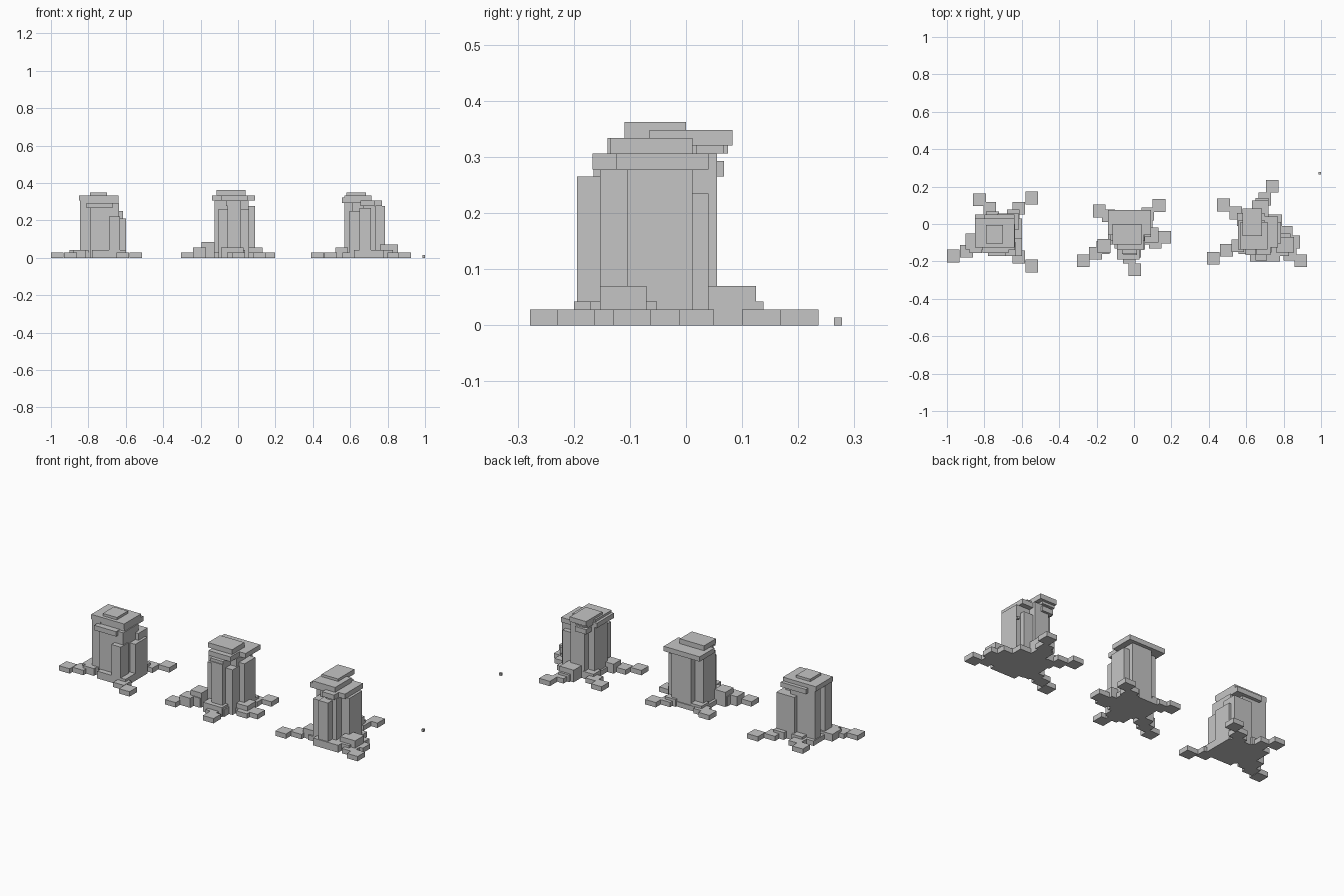
import bpy
import bmesh
from mathutils import Vector

# Remove the default cube only
default_cube = bpy.data.objects.get("Cube")
if default_cube:
    bpy.data.objects.remove(default_cube, do_unlink=True)

# One plain stone grey
STONE = (0.56, 0.56, 0.56, 1.0)
stone = bpy.data.materials.new("stone_grey")
stone.use_nodes = True
stone.diffuse_color = STONE
stone.node_tree.nodes["Principled BSDF"].inputs["Base Color"].default_value = STONE

CM = 0.01      # positions below are in hundredths of a unit
ROOT = 6.8     # width of a root block
SLAB = 2.8     # thickness of root blocks and caps


def box(name, x, y, z):
    """Axis-aligned block from its (low, high) range on each axis."""
    low = Vector((x[0], y[0], z[0])) * CM
    high = Vector((x[1], y[1], z[1])) * CM
    mesh = bpy.data.meshes.new(name)
    bm = bmesh.new()
    bmesh.ops.create_cube(bm, size=1)
    for vert in bm.verts:
        vert.co = [high[i] if vert.co[i] > 0 else low[i] for i in range(3)]
    bm.to_mesh(mesh)
    bm.free()
    mesh.materials.append(stone)
    obj = bpy.data.objects.new(name, mesh)
    bpy.context.scene.collection.objects.link(obj)
    return obj


def column(name, x, y, top):
    """Upright block standing on the ground."""
    return box(name, x, y, (0, top))


def slab(name, x, y, base, thickness=SLAB):
    """Flat block laid over the columns."""
    return box(name, x, y, (base, base + thickness))


def root(name, *corners, tops=(SLAB, SLAB, 4.2)):
    """Stepped root: equal blocks placed by low corner, from tip to trunk."""
    for index, (x, y) in enumerate(corners):
        column(f"{name}_{index}", (x, x + ROOT), (y, y + ROOT), tops[index])


# Left pillar: trunk columns
column("left_trunk_core", (-81, -69), (-11, 3), 30.6)
column("left_trunk_outer_front", (-84.5, -79), (-12.5, -6), 30.6)
column("left_trunk_outer_back", (-84.5, -79), (-2, 3), 30.6)
column("left_trunk_front", (-79, -63.5), (-14, 0), 29)
column("left_trunk_side", (-67, -60), (-8, 3), 21)
column("left_trunk_back", (-73, -61.5), (-3, 5.5), 25)
column("left_trunk_corner", (-69, -63), (-17, -10), 22)

# Left pillar: stacked caps
slab("left_cap_band", (-81, -67), (-15.5, -2), 26.5)
slab("left_cap_middle", (-80, -64), (-12, 5), 28.5)
slab("left_cap_wide", (-85, -64), (-12.5, 3), 30.6)
slab("left_cap_top", (-79, -70), (-10.5, -0.5), 33.4, 1.4)

# Left pillar: spreading base
column("left_base_wide", (-85, -62), (-13, 5), SLAB)
column("left_base_front", (-78, -60), (-17, -8), 4.2)
column("left_base_side", (-90, -80), (-13.5, -5), 4.2)
root("left_root_front_left", (-100, -20.5), (-93, -18), (-88, -15.5))
root("left_root_back_left", (-86, 9.5), (-80.5, 5), (-79, 0))
root("left_root_back_right", (-58, 10.5), (-65, 5), (-68, 1))
root("left_root_front_right", (-58, -25.8), (-65, -21), (-69, -17))

# Middle pillar: trunk columns
column("middle_trunk_core", (-12.5, 5.5), (-9, 2), 30.6)
column("middle_trunk_back", (-7, 5.5), (0, 5.5), 30.6)
column("middle_trunk_front", (-5.5, 1.5), (-16.5, -5), 29)
column("middle_trunk_side", (1.5, 9), (-7, 3), 27.8)
column("middle_trunk_left", (-10.5, -5), (-13, -5), 26)
column("middle_trunk_right", (0, 6), (-13.5, -5), 26)

# Middle pillar: stacked caps
slab("middle_cap_wide", (-14, 9), (-6, 7.5), 30.6)
slab("middle_cap_front", (-9, 5), (-14, 2), 30.6)
slab("middle_cap_band", (-6.5, 1.5), (-16, -6), 27.8)
slab("middle_cap_top", (-11.5, 4), (-11, 0), 33.4)

# Middle pillar: spreading base
column("middle_base_wide", (-14, 10), (-11, 6), SLAB)
column("middle_base_front", (-9, 3), (-19, -8), 5.5)
column("middle_base_left", (-19.5, -12.5), (-15.5, -8), 8.4)
column("middle_base_right", (6, 13), (-10, -2), 5.5)
root("middle_root_front_left", (-30.5, -23), (-24, -19), (-20, -16),
     tops=(SLAB, 5.5, 5.5))
root("middle_root_back_left", (-22, 3.5), (-17, 1), (-14, -1))
root("middle_root_back_right", (10, 6.5), (4, 2), (2, 0))
root("middle_root_right", (13, -10.5), (8, -13), (5, -9))
root("middle_root_front", (-3, -27.8), (-6, -21), (-3, -18))

# Right pillar: trunk columns
column("right_trunk_core", (61, 70), (-12, 5.5), 30.6)
column("right_trunk_left", (57, 63), (-10, 2), 30.6)
column("right_trunk_side", (67, 78.5), (-10.5, 1.2), 27.8)
column("right_trunk_inner", (67, 73.5), (-15.3, -5), 27.8)
column("right_trunk_front", (59.5, 65), (-16.5, -8), 25)
column("right_trunk_middle", (65, 71), (-19.4, -8), 26.5)
column("right_trunk_back", (64, 76), (-2, 4), 23.5)

# Right pillar: stacked caps
slab("right_cap_side", (65.5, 77), (-12.5, 4), 27.8)
slab("right_cap_front", (65.5, 73), (-16.7, -8), 27.8)
slab("right_cap_left", (55.5, 70), (-13.5, 2), 29.3)
slab("right_cap_lower_back", (59, 66), (-2, 6.8), 26.5)
slab("right_cap_back", (58, 66), (-2, 6.8), 30.6)
slab("right_cap_wide", (57, 71.5), (-13.5, 1.2), 30.6)
slab("right_cap_top", (58, 68.5), (-6.5, 8.3), 32)

# Right pillar: spreading base
column("right_base_wide", (56, 79), (-16, 5), SLAB)
column("right_base_side", (76, 85.5), (-15.3, -7), 7)
column("right_base_front", (62, 78), (-20, -12), 4.2)
column("right_base_back", (63, 72), (2, 12.5), 7)
root("right_root_front_left", (39, -21.7), (46, -17.5), (52, -15),
     tops=(SLAB, SLAB, 5.5))
root("right_root_back_left", (44.5, 6.7), (51, 2.5), (55, -1))
root("right_root_back_right", (70.5, 16.8), (66.5, 10), (65, 7))
root("right_root_front_right", (85.7, -23), (80, -19.5), (76, -17))
root("right_root_side", (78, -8), (82, -13), (77, -12))

# Small stray block on the ground
column("pebble", (98.6, 100), (26.4, 27.8), 1.4)
